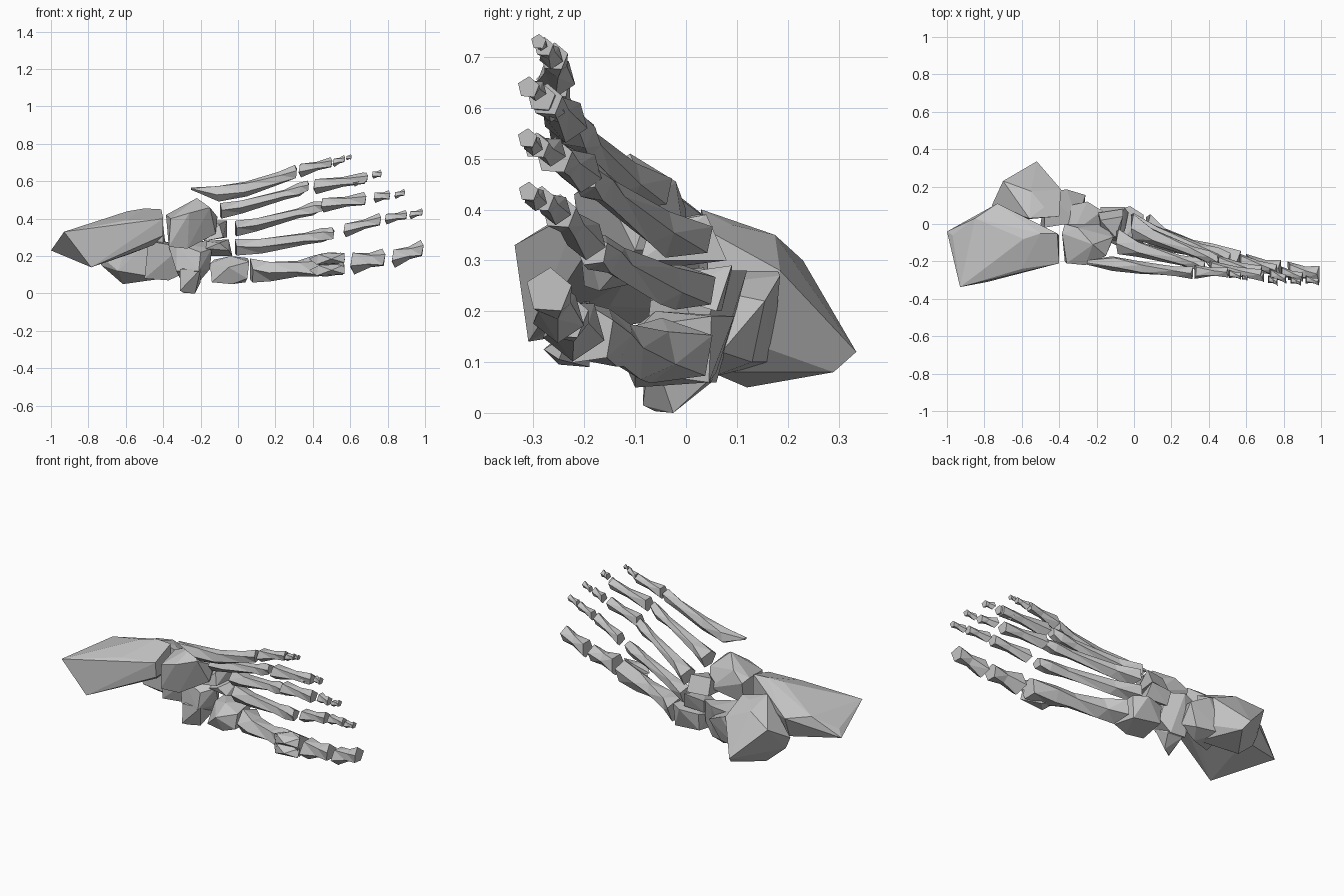
import bpy, bmesh, math
from mathutils import Vector

bone_mat = bpy.data.materials.new("bone grey")
bone_mat.diffuse_color = (0.55, 0.55, 0.55, 1)


def finish(name, bm):
    bmesh.ops.recalc_face_normals(bm, faces=bm.faces[:])
    me = bpy.data.meshes.new(name)
    bm.to_mesh(me)
    bm.free()
    me.materials.append(bone_mat)
    ob = bpy.data.objects.new(name, me)
    bpy.context.collection.objects.link(ob)
    return ob


def chunk(name, pts):
    """Faceted block bone: hull around a few corner points."""
    bm = bmesh.new()
    for p in pts:
        bm.verts.new(p)
    res = bmesh.ops.convex_hull(bm, input=bm.verts[:])
    junk = {v for v in res["geom_interior"] + res["geom_unused"]
            if isinstance(v, bmesh.types.BMVert)}
    bmesh.ops.delete(bm, geom=list(junk), context='VERTS')
    bmesh.ops.dissolve_limit(bm, angle_limit=math.radians(4),
                             verts=bm.verts[:], edges=bm.edges[:])
    finish(name, bm)


def long_bone(name, stations, sides=5, turn=0.5):
    """Loft through stations (x, y, z, half depth, half height)."""
    bm = bmesh.new()
    rings = []
    for k, (x, y, z, ry, rz) in enumerate(stations):
        ring = []
        for i in range(sides):
            a = 2 * math.pi * i / sides + turn + 0.3 * k
            lean = 0.2 * rz * math.sin(3 * a)
            ring.append(bm.verts.new((x + lean, y + 1.1 * ry * math.cos(a),
                                      z + 1.1 * rz * math.sin(a))))
        rings.append(ring)
    for a, b in zip(rings, rings[1:]):
        for i in range(sides):
            j = (i + 1) % sides
            bm.faces.new((a[i], a[j], b[j], b[i]))
    bm.faces.new(rings[0])
    bm.faces.new(rings[-1])
    bmesh.ops.triangulate(bm, faces=[f for f in bm.faces if len(f.verts) == 4])
    finish(name, bm)


def phalanx(name, p0, p1, r0, r1, waist=0.7):
    """Short toe bone with flared ends."""
    a, b = Vector(p0), Vector(p1)
    m = a.lerp(b, 0.55)
    rm = waist * (r0 + r1) / 2
    long_bone(name, [(*a, r0, r0), (*m, rm, rm), (*b, r1, r1)], turn=0.9)


# Heel bone with an inner shelf
chunk("heel_bone", [
    (-1, -.04, .23), (-.93, -.337, .33), (-.785, -.31, .14), (-.97, -.06, .27),
    (-.85, .03, .345), (-.73, .11, .33), (-.59, -.03, .425), (-.59, -.08, .44),
    (-.5, -.05, .455), (-.41, -.05, .45), (-.40, -.21, .40), (-.40, -.20, .31),
    (-.40, -.06, .31), (-.45, -.12, .26), (-.72, .05, .20), (-.58, -.15, .21),
    (-.60, -.24, .39)])
chunk("heel_bone_shelf", [
    (-.73, .11, .33), (-.61, .04, .38), (-.57, -.03, .40), (-.72, .04, .20),
    (-.57, -.02, .22), (-.70, -.05, .25), (-.65, -.08, .40)])

# Ankle bone: body and rounded head
chunk("ankle_bone_body", [
    (-.52, .335, .12), (-.70, .23, .30), (-.55, .175, .35), (-.76, .10, .22),
    (-.73, .10, .15), (-.615, .12, .05), (-.50, .29, .08), (-.39, .185, .28),
    (-.40, .04, .36), (-.40, .05, .08), (-.56, .03, .40), (-.48, .09, .37),
    (-.64, .02, .12), (-.40, .15, .13)])
chunk("ankle_bone_head", [
    (-.47, .17, .30), (-.36, .185, .27), (-.26, .155, .22), (-.265, .07, .12),
    (-.30, .01, .25), (-.37, .05, .07), (-.50, .0, .08), (-.48, -.02, .28),
    (-.32, .13, .10), (-.47, .17, .10)])

# Midfoot blocks
chunk("navicular", [
    (-.34, .10, .26), (-.25, .12, .28), (-.17, .07, .28), (-.14, -.01, .24),
    (-.15, .03, .13), (-.21, .05, .06), (-.30, .06, .06), (-.37, -.02, .25),
    (-.33, -.06, .12), (-.21, -.08, .12), (-.20, -.07, .22), (-.33, -.05, .27)])
chunk("navicular_tip", [
    (-.31, -.085, .015), (-.23, -.025, 0), (-.29, -.06, .003), (-.20, .04, .06),
    (-.29, .05, .06), (-.31, -.08, .13), (-.20, -.07, .13), (-.21, .03, .15)])
chunk("cuboid", [
    (-.385, -.05, .42), (-.37, .0, .40), (-.22, -.11, .51), (-.30, -.02, .455),
    (-.11, -.07, .41), (-.12, -.10, .32), (-.26, -.22, .43), (-.36, -.21, .40),
    (-.37, -.20, .25), (-.27, -.17, .24), (-.36, -.03, .27), (-.16, .0, .32),
    (-.15, -.17, .46)])
chunk("inner_cuneiform", [
    (-.15, 0, .16), (-.14, -.09, .06), (-.03, -.10, .05), (.05, -.10, .08),
    (.06, -.09, .17), (.05, .05, .19), (-.02, .095, .19), (.04, .045, .06),
    (-.13, .06, .08), (-.13, .07, .18), (-.05, -.14, .14), (-.04, -.06, .20)])
chunk("middle_cuneiform", [
    (-.18, .09, .28), (-.05, .09, .29), (-.03, .06, .20), (-.17, .07, .20),
    (-.17, -.03, .24), (-.05, -.04, .23), (-.10, -.05, .27)])
chunk("outer_cuneiform", [
    (-.19, .06, .30), (-.06, .08, .30), (-.06, .04, .39), (-.18, .02, .39),
    (-.08, -.09, .30), (-.18, -.08, .28), (-.10, -.07, .37)])

# Small bones under the ball of the big toe
for k, z in enumerate((.125, .185), 1):
    chunk(f"ball_bone_{k}", [
        (.38, -.20, z), (.42, -.25, z - .03), (.43, -.25, z + .025),
        (.50, -.28, z), (.57, -.25, z - .02), (.57, -.23, z + .03),
        (.47, -.19, z - .035), (.49, -.19, z + .035)])

# Metatarsals
metatarsals = {
    "metatarsal_1": [(.075, -.03, .12, .085, .062), (.17, -.08, .12, .06, .05),
                     (.32, -.13, .135, .042, .04), (.42, -.16, .145, .05, .055),
                     (.56, -.195, .155, .052, .058)],
    "metatarsal_2": [(-.01, .005, .245, .055, .042), (.12, -.045, .255, .038, .038),
                     (.36, -.135, .295, .028, .03), (.45, -.165, .31, .036, .036),
                     (.51, -.185, .32, .03, .03)],
    "metatarsal_3": [(-.01, -.01, .345, .065, .04), (.10, -.065, .37, .042, .033),
                     (.32, -.15, .43, .027, .025), (.40, -.18, .452, .034, .035),
                     (.45, -.20, .465, .028, .026)],
    "metatarsal_4": [(-.09, -.09, .44, .065, .04), (.02, -.13, .465, .042, .033),
                     (.25, -.195, .53, .026, .025), (.33, -.215, .555, .034, .034),
                     (.375, -.23, .575, .026, .026)],
    "metatarsal_5": [(-.25, -.205, .56, .012, .006), (-.11, -.21, .535, .038, .04),
                     (.04, -.235, .56, .032, .038), (.22, -.255, .615, .025, .032),
                     (.31, -.26, .65, .032, .034)],
}
for name, st in metatarsals.items():
    long_bone(name, st)

# Toes: joint points (start, end) with end radii
toes = {
    1: [((.61, -.22, .165), (.78, -.24, .19), .058, .045),
        ((.83, -.25, .19), (.985, -.27, .24), .048, .042)],
    2: [((.57, -.195, .34), (.76, -.25, .395), .036, .032),
        ((.79, -.255, .40), (.90, -.285, .42), .028, .024),
        ((.92, -.295, .42), (.985, -.31, .435), .021, .018)],
    3: [((.45, -.205, .475), (.68, -.26, .505), .038, .034),
        ((.73, -.265, .515), (.81, -.295, .525), .028, .024),
        ((.84, -.30, .525), (.89, -.312, .54), .018, .018)],
    4: [((.41, -.235, .575), (.68, -.275, .615), .04, .03),
        ((.62, -.265, .60), (.69, -.285, .62), .026, .026),
        ((.72, -.295, .635), (.765, -.31, .64), .02, .02)],
    5: [((.33, -.255, .66), (.50, -.26, .70), .036, .026),
        ((.51, -.265, .70), (.57, -.28, .72), .022, .018),
        ((.58, -.285, .725), (.605, -.29, .73), .012, .014)],
}
for n, parts in toes.items():
    for k, (p0, p1, r0, r1) in enumerate(parts, 1):
        phalanx(f"toe_{n}_bone_{k}", p0, p1, r0, r1)
